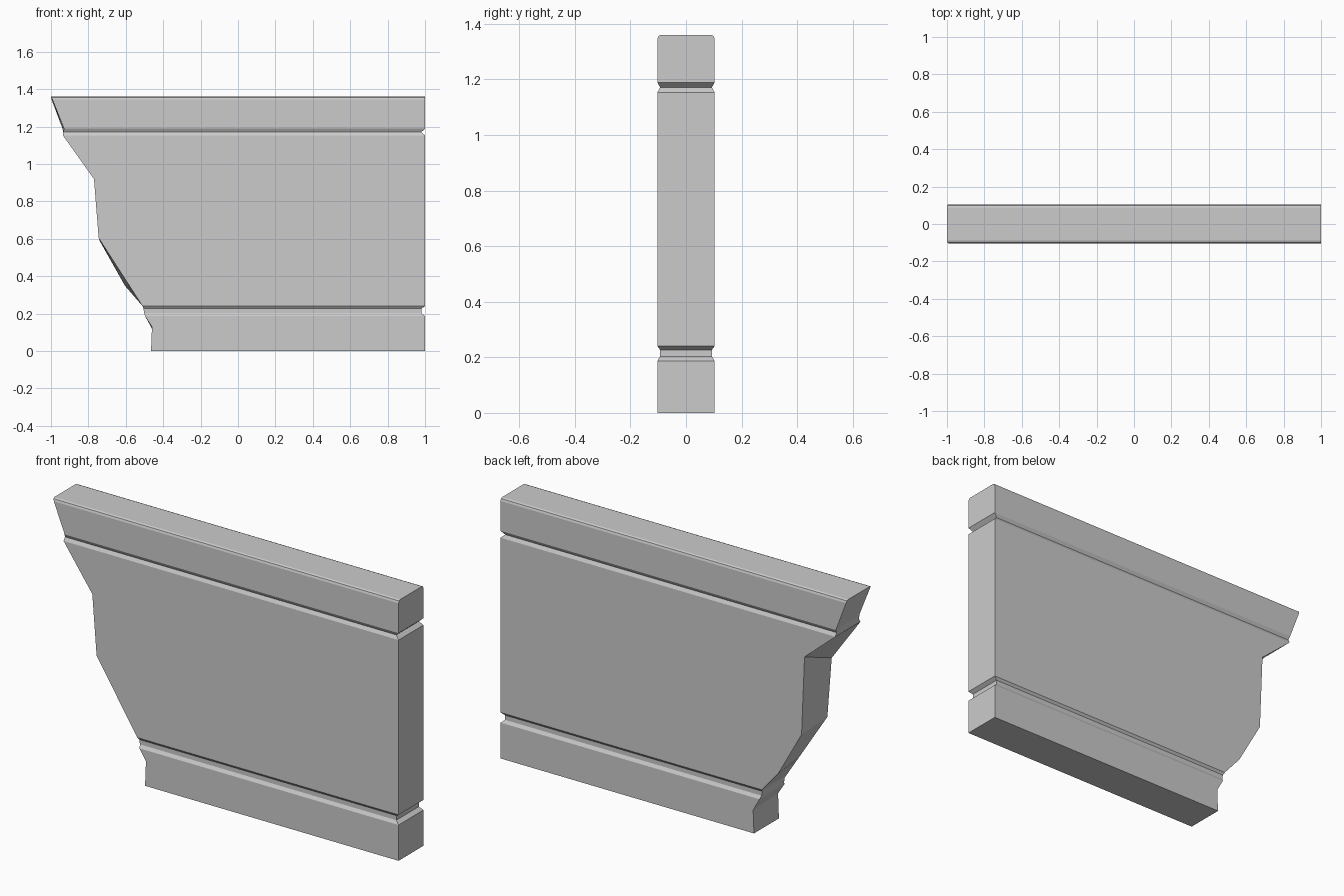
import bpy, bmesh

HALF = 0.103    # half thickness
IN_Y = 0.093    # half thickness inside grooves
IN_X = 0.98     # right end inside grooves

# Rows bottom to top: z front, z back, left x front, left x back, half thickness, right x
rows = [
    (0.0,   0.0,   -0.465, -0.465, HALF, 1.0),
    (0.13,  0.12,  -0.46,  -0.46,  HALF, 1.0),
    # lower groove
    (0.187, 0.187, -0.497, -0.497, HALF, 1.0),
    (0.203, 0.203, -0.502, -0.502, IN_Y, IN_X),
    (0.227, 0.227, -0.505, -0.505, IN_Y, IN_X),
    (0.24,  0.24,  -0.51,  -0.51,  HALF, 1.0),
    # broken edge of the main panel
    (0.35,  0.35,  -0.581, -0.605, HALF, 1.0),
    (0.605, 0.59,  -0.745, -0.74,  HALF, 1.0),
    (0.92,  1.00,  -0.77,  -0.757, HALF, 1.0),
    # upper groove
    (1.153, 1.153, -0.936, -0.936, HALF, 1.0),
    (1.171, 1.171, -0.935, -0.935, IN_Y, IN_X),
    (1.189, 1.189, -0.93,  -0.938, HALF, 1.0),
    # rounded top rail
    (1.345, 1.345, -0.992, -0.997, HALF, 1.0),
    (1.356, 1.356, -0.998, -0.999, 0.099, 1.0),
    (1.36,  1.36,  -1.0,   -1.0,   0.089, 1.0),
]

# Loft the rows into a closed wall
bm = bmesh.new()
rings = []
for zf, zb, lf, lb, w, r in rows:
    pts = [(lf, -w, zf), (r, -w, (zf + zb) / 2), (r, w, (zf + zb) / 2), (lb, w, zb)]
    rings.append([bm.verts.new(p) for p in pts])
for a, b in zip(rings, rings[1:]):
    for i in range(4):
        j = (i + 1) % 4
        bm.faces.new((a[i], a[j], b[j], b[i]))
bm.faces.new(rings[0][::-1])
bm.faces.new(rings[-1])
bmesh.ops.recalc_face_normals(bm, faces=bm.faces)

mesh = bpy.data.meshes.new("broken_wall")
bm.to_mesh(mesh)
bm.free()
wall = bpy.data.objects.new("broken_wall", mesh)
bpy.context.collection.objects.link(wall)
